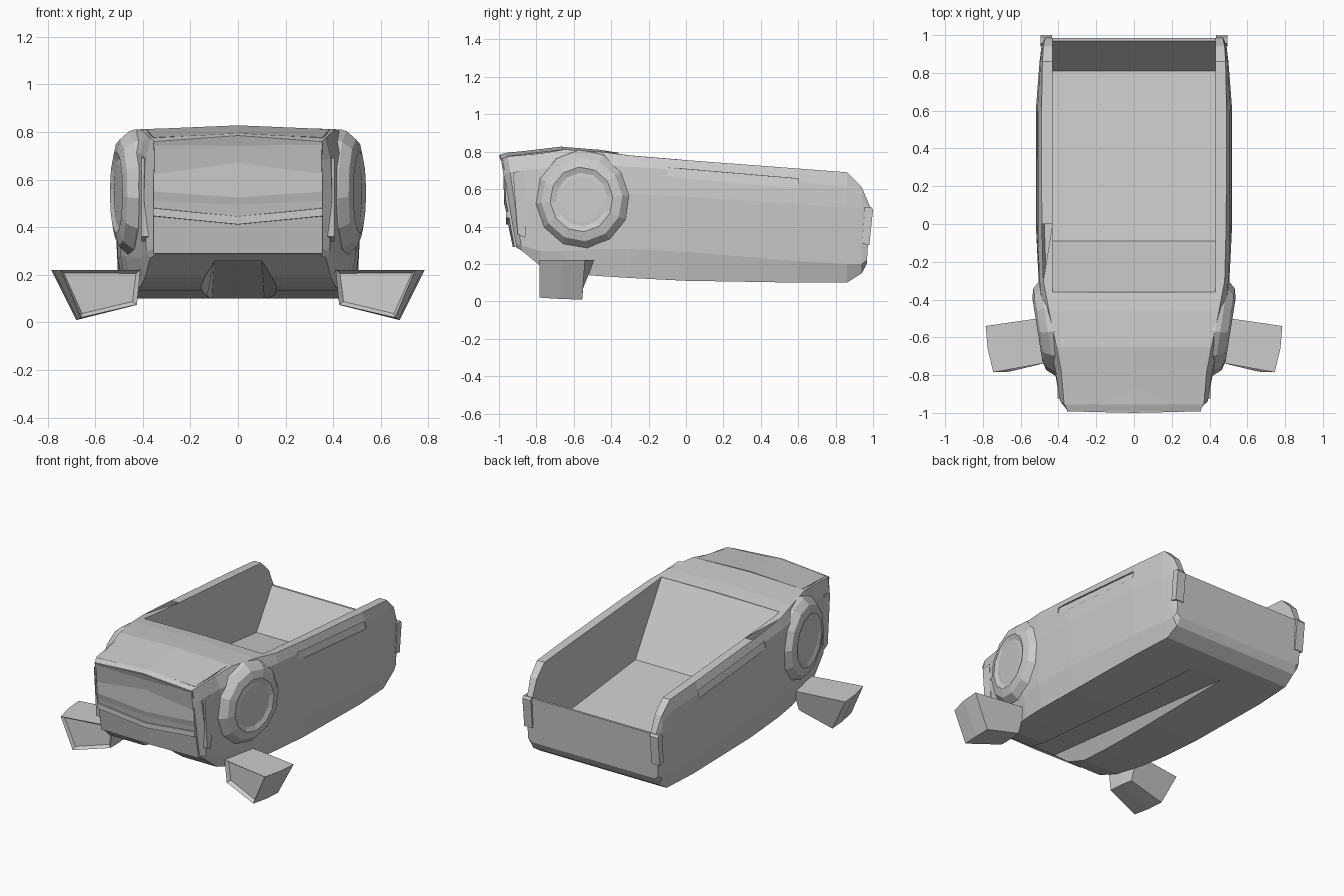
import bpy
import bmesh
from math import radians, cos, sin, pi
from mathutils import Vector, Matrix

cube = bpy.data.objects.get("Cube")
if cube:
    bpy.data.objects.remove(cube, do_unlink=True)

GREY = (0.6, 0.6, 0.6, 1)
paint = bpy.data.materials.new("light_grey")
paint.use_nodes = True
paint.diffuse_color = GREY
paint.node_tree.nodes["Principled BSDF"].inputs["Base Color"].default_value = GREY


def finish(name, bm):
    bmesh.ops.recalc_face_normals(bm, faces=bm.faces)
    mesh = bpy.data.meshes.new(name)
    bm.to_mesh(mesh)
    bm.free()
    mesh.materials.append(paint)
    obj = bpy.data.objects.new(name, mesh)
    bpy.context.collection.objects.link(obj)
    return obj


def loft(name, rings, inset=None):
    """Skin a row of equal rings and cap both ends."""
    bm = bmesh.new()
    rows = [[bm.verts.new(p) for p in ring] for ring in rings]
    n = len(rows[0])
    for a, b in zip(rows, rows[1:]):
        for i in range(n):
            j = (i + 1) % n
            bm.faces.new((a[i], a[j], b[j], b[i]))
    first = bm.faces.new(rows[0])
    bm.faces.new(rows[-1])
    if inset:
        bmesh.ops.recalc_face_normals(bm, faces=bm.faces)
        bmesh.ops.inset_region(bm, faces=[first], thickness=inset, depth=-inset)
    return finish(name, bm)


def prism(name, profile, x0, x1):
    """Extrude a (y, z) profile along x."""
    return loft(name, [[(x, y, z) for y, z in profile] for x in (x0, x1)])


def carve(obj, cutter):
    cutter.hide_render = True
    mod = obj.modifiers.new("cut", "BOOLEAN")
    mod.operation = "DIFFERENCE"
    mod.solver = "EXACT"
    mod.object = cutter
    bpy.context.view_layer.objects.active = obj
    bpy.ops.object.modifier_apply(modifier=mod.name)
    bpy.data.objects.remove(cutter, do_unlink=True)


def mirrored(points):
    return [(-x, y, z) for x, y, z in points]


# Main hull: y, forward lean, roof centre height, then (x, z) up the side
STATIONS = [
    (-.91, .17, .785, [(.34, .29), (.35, .31), (.35, .52), (.35, .68), (.35, .76)]),
    (-.88, .15, .795, [(.37, .27), (.385, .30), (.395, .53), (.39, .69), (.37, .775)]),
    (-.78, 0, .812, [(.39, .19), (.41, .27), (.42, .55), (.415, .71), (.385, .79)]),
    (-.65, 0, .825, [(.41, .15), (.435, .27), (.455, .57), (.445, .72), (.41, .812)]),
    (-.46, 0, .81, [(.45, .135), (.475, .28), (.49, .58), (.485, .73), (.45, .80)]),
    (-.3, 0, .785, [(.465, .125), (.495, .28), (.505, .575), (.50, .72), (.48, .78)]),
    (0, 0, .755, [(.475, .11), (.505, .265), (.52, .56), (.512, .70), (.488, .755)]),
    (.6, 0, .71, [(.475, .10), (.505, .215), (.52, .52), (.512, .64), (.49, .71)]),
    (.86, 0, .69, [(.46, .10), (.49, .20), (.50, .50), (.495, .61), (.485, .69)]),
    (.94, 0, .61, [(.455, .15), (.485, .20), (.49, .49), (.485, .56), (.48, .61)]),
    (.972, -.06, .505, [(.45, .20), (.475, .22), (.48, .47), (.475, .49), (.47, .505)]),
]
rings = []
for y, lean, top, side in STATIONS:
    half = [(x, y - lean * (z - .29), z) for x, z in side]
    centre = (0, y - lean * (top - .29), top)
    rings.append(half + [centre] + mirrored(half)[::-1])
hull = loft("body", rings)

# Open cargo bed with a sloping bulkhead and a low tailgate
BED = [(-.36, 1), (-.36, .785), (-.09, .345), (.81, .25), (.97, .5), (1.2, .5), (1.2, 1)]
carve(hull, prism("bed_cutter", BED, -.432, .432))

# Tapering channel running from the nose along the underside
channel = []
for y, low, high, z in [(-.98, .29, .1, .27), (.7, .15, .11, .098)]:
    channel.append([(low, y, 0), (high, y, z), (-high, y, z), (-low, y, 0)])
carve(hull, loft("channel_cutter", channel))

# Long shallow groove tucked below each rail
for s in (-1, 1):
    groove = []
    for y, z in [(-.1, .715), (.6, .655)]:
        groove.append([(s * .511, y, z - .05), (s * .56, y, z - .05),
                       (s * .56, y, z + .002), (s * .498, y, z)])
    carve(hull, loft("groove_cutter", groove))

# Nose panel with an overhanging lip and creases, as bent rows
ROWS = [(-.992, .757, .025), (-.98, .725, .02), (-.967, .69, .015), (-.966, .55, -.025),
        (-.957, .51, -.015), (-.947, .45, -.02), (-.918, .29, 0)]
panel = []
for y, z, bow in ROWS:
    w = .355
    panel.append([(-w, y, z), (0, y - .008, z + bow), (w, y, z),
                  (w, y + .03, z), (0, y + .03, z + bow), (-w, y + .03, z)])
loft("nose_panel", panel)

# Thin bumper strip, dipping towards the middle
strip = []
for x, z in [(-.355, .465), (0, .43), (.355, .465)]:
    strip.append([(x, -.93, z + .018), (x, -.962, z + .015),
                  (x, -.962, z - .018), (x, -.93, z - .02)])
loft("bumper_strip", strip)

# Raised hood plate
hood = []
for y, w, z in [(-.66, .385, .812), (-.955, .355, .777)]:
    hood.append([(-w, y, z), (0, y, z + .016), (w, y, z),
                 (w, y, z - .02), (0, y, z - .01), (-w, y, z - .02)])
loft("hood_plate", hood)


# Faceted hub turned around its own axis
def hub(name, s):
    profile = [(.25, -.07), (.262, .01), (.255, .035), (.22, .075), (.17, .088),
               (.14, .077), (.12, .079)]
    turn = Matrix.Translation((s * .425, -.545, .545)) @ Matrix.Rotation(-s * radians(9), 4, "Z")
    ring_list = []
    for r, d in profile:
        ring = []
        for i in range(12):
            a = 2 * pi * i / 12 + radians(5)
            ring.append(turn @ Vector((s * d, r * cos(a), r * 1.02 * sin(a))))
        ring_list.append(ring)
    return loft(name, ring_list)


# Angled foot: a tapering block with a framed front
FOOT_FRONT = [(.745, -.785, .22), (.66, -.782, .02), (.425, -.725, .075), (.41, -.725, .22)]
FOOT_MID = [(.775, -.66, .22), (.675, -.66, .012), (.43, -.62, .072), (.42, -.6, .22)]
FOOT_BACK = [(.785, -.54, .22), (.68, -.555, .01), (.44, -.55, .07), (.44, -.49, .22)]

for side_name, s in (("left", 1), ("right", -1)):
    hub(side_name + "_hub", s)
    foot = [[(s * x, y, z) for x, y, z in ring] for ring in (FOOT_FRONT, FOOT_MID, FOOT_BACK)]
    loft(side_name + "_foot", foot, inset=.02)
    # Tail light wrapping the rear corner
    prism(side_name + "_tail_light",
          [(.94, .31), (.98, .30), (1, .49), (.99, .505), (.955, .505)],
          s * .435, s * .495)
    # Upright trim rib beside the nose
    prism(side_name + "_cheek_rib",
          [(-.925, .69), (-.90, .36), (-.86, .34), (-.85, .52), (-.865, .70)],
          s * .36, s * .405)
